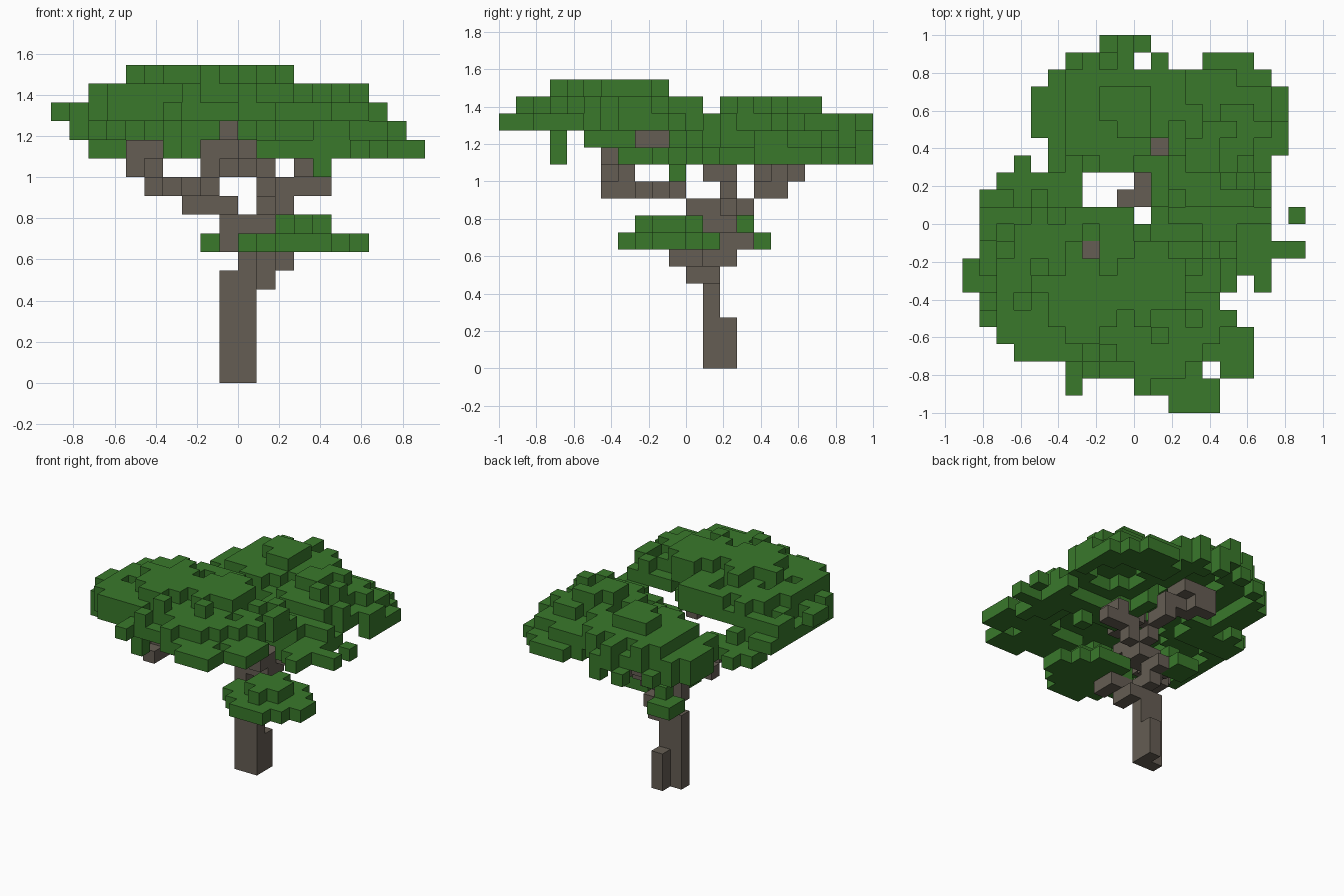
import bpy, bmesh, math, random
from mathutils import Vector

cube = bpy.data.objects.get("Cube")
if cube:
    bpy.data.objects.remove(cube, do_unlink=True)

random.seed(4)
UNIT = 1 / 11          # edge of one block
SIDES = [Vector(s) for s in ((1, 0, 0), (-1, 0, 0), (0, 1, 0),
                             (0, -1, 0), (0, 0, 1), (0, 0, -1))]


def material(name, color):
    mat = bpy.data.materials.new(name)
    mat.use_nodes = True
    mat.diffuse_color = color
    mat.node_tree.nodes["Principled BSDF"].inputs["Base Color"].default_value = color
    return mat


def block_object(name, cells, mat):
    """Turn a set of grid cells into a mesh of its exposed block faces."""
    bm = bmesh.new()
    for cell in sorted(cells):
        centre = Vector(cell) + Vector((0.5, 0.5, 0.5))
        for n in SIDES:
            if tuple(int(c + d) for c, d in zip(cell, n)) in cells:
                continue
            u = Vector((n.y, n.z, n.x))
            v = n.cross(u)
            corners = (-u - v, u - v, u + v, v - u)
            bm.faces.new([bm.verts.new((centre + (n + c) / 2) * UNIT) for c in corners])
    bmesh.ops.remove_doubles(bm, verts=bm.verts, dist=UNIT / 100)
    mesh = bpy.data.meshes.new(name)
    bm.to_mesh(mesh)
    bm.free()
    mesh.materials.append(mat)
    obj = bpy.data.objects.new(name, mesh)
    bpy.context.collection.objects.link(obj)


def walk(*points):
    """Cells along a path of grid points, stepping sideways at each diagonal."""
    cells = {points[0]}
    for start, end in zip(points, points[1:]):
        steps = max(abs(e - s) for s, e in zip(start, end))
        last = start
        for k in range(1, steps + 1):
            here = tuple(round(s + (e - s) * k / steps) for s, e in zip(start, end))
            cells |= {here, (here[0], last[1], last[2])}
            last = here
    return cells


# Trunk with a short root step
trunk = (walk((-1, 1, 0), (-1, 1, 5)) | walk((0, 1, 0), (0, 1, 6))
         | walk((0, 2, 0), (0, 2, 2)))

# Branches
branches = set()
for path in (
    [(1, 1, 5), (1, 0, 5), (1, 0, 6), (2, -1, 6)],                  # to low shrub
    [(0, 2, 6), (0, 2, 7), (0, 3, 7)],                              # upper stem
    [(-1, 1, 7), (-1, 1, 8), (1, 1, 8)], [(0, 2, 8), (1, 2, 8)],
    [(-1, 0, 9), (-3, 0, 9)], [(-2, -1, 10), (-5, -4, 10), (-5, -5, 10)],
    [(-5, -4, 11), (-6, -5, 11), (-6, -5, 12), (-5, -5, 12)],       # front limb
    [(1, 0, 9), (1, 3, 9)], [(2, 2, 9), (2, 2, 10), (4, 2, 10)],
    [(3, 1, 11), (3, 2, 11)],                                       # side limb
    [(1, 4, 10), (1, 5, 10), (1, 5, 11), (0, 4, 11)],               # back limb
    [(0, 5, 11), (-1, 6, 11), (-2, 6, 11), (-2, 6, 12), (0, 5, 12)],
    [(-1, -1, 13), (-1, -3, 13)], [(-1, -2, 14), (-3, -2, 14)],     # crown limb
):
    branches |= walk(*path)
branches -= trunk
wood = trunk | branches

# Crown outline: x range of each row from back to front, less gaps, plus strays
ROWS = [(-2, 1), (-4, 7), (-5, 8), (-6, 9), (-6, 9), (-6, 9), (-5, 9), (-5, 8),
        (-8, 8), (-9, 8), (-9, 8), (-9, 8), (-9, 10), (-10, 8), (-10, 6), (-9, 5),
        (-9, 6), (-8, 7), (-7, 7), (-4, 7), (-4, 5), (2, 5)]
GAPS = [(0, 1, 9), (2, 4, 9), (1, 2, 4), (-3, 1, 2), (-3, 1, 1), (0, 1, 0),
        (-3, -2, -2), (4, 5, -9), (-3, 0, -10)]
outline = {(x, 10 - row) for row, (a, b) in enumerate(ROWS) for x in range(a, b)}
outline -= {(x, y) for a, b, y in GAPS for x in range(a, b)}
outline |= {(-7, 3), (9, 0), (7, -4)}


def dome(x, y, top, flat, step):
    return top - max(0, math.ceil((math.hypot(x, y) - flat) / step))


# Crown: a high front dome, with lower side and back domes beyond a cleft
front_crown = {(4, -1, 11), (-4, -8, 12), (-4, -8, 13)}
back_crown = set()
for x, y in sorted(outline):
    in_front = (x < 6 or y < -5) and y < (-1 if x > 0 else 3)
    if in_front:
        high = dome(x + 1.8, (y + 4.5) * 1.25, 16, 4.4, 2.8) - max(0, y)
        low = high - 1
        if y > 0:
            low = 13 if x < -8 else 12
        elif high <= 14:
            low = 13 if y >= -9 and -10 < x < -2 else 14
        high = max(high, low)
    else:
        high = max(dome(x - 4.5, y - 3.5, 15, 1.8, 1.4),
                   dome(x + 1, y - 6.3, 15, 1.8, 2), 12)
        low = max(12, high - 1)
    if high > low and random.random() < 0.2:
        high -= 1
    cells = {(x, y, z) for z in range(low, high + 1)}
    if in_front:
        front_crown |= cells
    else:
        back_crown |= cells

# Low shrub growing beside the trunk, two diamond layers
shrub = set()
for z, size in ((7, 3.6), (8, 1.6)):
    shrub |= {(x, y, z) for x in range(7) for y in range(-4, 2)
              if abs(x - 3) + abs(y + 1.5) <= size}

# Leaf tuft behind the trunk
tuft = walk((-2, 3, 7), (-2, 4, 7), (-1, 4, 7)) | {(-1, 3, 7), (-1, 3, 8)}

bark = material("bark brown", (0.13, 0.11, 0.087, 1))
leaf = material("leaf green", (0.041, 0.19, 0.024, 1))
block_object("trunk", trunk, bark)
block_object("branches", branches, bark)
block_object("front_leaf_crown", front_crown - wood, leaf)
block_object("back_leaf_crown", back_crown - wood, leaf)
block_object("low_shrub", shrub - wood, leaf)
block_object("back_leaf_tuft", tuft - wood, leaf)
